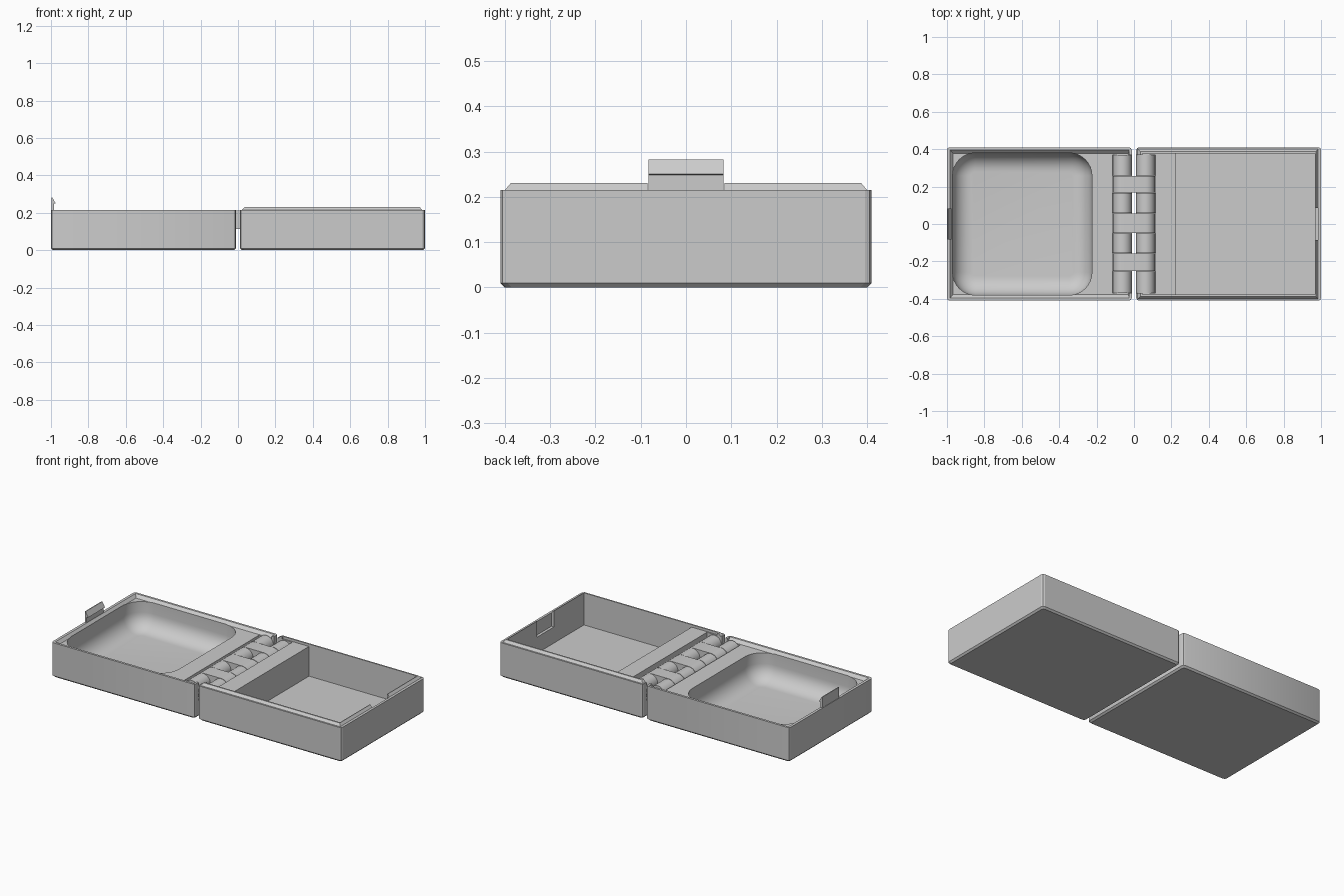
import bpy, bmesh, math

if "Cube" in bpy.data.objects:
    bpy.data.objects.remove(bpy.data.objects["Cube"])

grey = bpy.data.materials.new("plain grey")
grey.diffuse_color = (0.6, 0.6, 0.6, 1)
grey.use_nodes = True
grey.node_tree.nodes["Principled BSDF"].inputs["Base Color"].default_value = grey.diffuse_color


def finish(name, bm, helper=False):
    bmesh.ops.recalc_face_normals(bm, faces=bm.faces)
    me = bpy.data.meshes.new(name)
    bm.to_mesh(me)
    bm.free()
    ob = bpy.data.objects.new(name, me)
    bpy.context.collection.objects.link(ob)
    me.materials.append(grey)
    ob.hide_render = helper
    return ob


def rect(x0, x1, y, z, r=0.0, n=8):
    """Rectangle outline (optionally rounded) symmetric in y, at height z."""
    if r <= 0:
        return [(x0, -y, z), (x1, -y, z), (x1, y, z), (x0, y, z)]
    pts = []
    corners = [(x0 + r, -y + r, 180), (x1 - r, -y + r, 270), (x1 - r, y - r, 0), (x0 + r, y - r, 90)]
    for cx, cy, start in corners:
        for i in range(n + 1):
            a = math.radians(start + 90 * i / n)
            pts.append((cx + r * math.cos(a), cy + r * math.sin(a), z))
    return pts


def loft(name, rings, helper=False):
    """Closed solid through matching rings."""
    bm = bmesh.new()
    loops = [[bm.verts.new(p) for p in ring] for ring in rings]
    n = len(loops[0])
    for a, b in zip(loops, loops[1:]):
        for i in range(n):
            bm.faces.new((a[i], a[(i + 1) % n], b[(i + 1) % n], b[i]))
    bm.faces.new(loops[0])
    bm.faces.new(loops[-1])
    return finish(name, bm, helper)


def block(name, x0, x1, y, z0, z1):
    return loft(name, [rect(x0, x1, y, z0), rect(x0, x1, y, z1)], True)


def extrude_y(name, profile, y0, y1):
    return loft(name, [[(x, y, z) for x, z in profile] for y in (y0, y1)])


def cut(ob, *cutters):
    for c in cutters:
        m = ob.modifiers.new("cut", 'BOOLEAN')
        m.operation, m.solver, m.object = 'DIFFERENCE', 'EXACT', c
        bpy.context.view_layer.objects.active = ob
        bpy.ops.object.modifier_apply(modifier=m.name)
    for c in cutters:
        bpy.data.objects.remove(c)


def smooth(ob):
    bpy.ops.object.select_all(action='DESELECT')
    ob.select_set(True)
    bpy.context.view_layer.objects.active = ob
    bpy.ops.object.shade_smooth_by_angle(angle=math.radians(30))


def shell(name, x0, x1):
    b, c = 0.01, 0.015
    return loft(name, [rect(x0 + b, x1 - b, 0.41 - b, 0, c, 2),
                       rect(x0, x1, 0.41, b, c, 2),
                       rect(x0, x1, 0.41, 0.215, c, 2)])


# Left half: recessed seat for the lip, scooped bowl, hinge pocket
left = shell("left_shell", -1, -0.012)
seat = loft("seat_cutter", [rect(-0.968, -0.03, 0.378, 0.197),
                            rect(-0.985, -0.025, 0.398, 0.217)], True)
F = 0.1
rings = []
for i in range(9):
    a = math.radians(90 * i / 8)
    d = F * (1 - math.sin(a))
    rings.append(rect(-0.97 + d, -0.225 - d, 0.38 - d, 0.03 + F * (1 - math.cos(a)), 0.122 - d))
rings.append(rect(-0.97, -0.225, 0.38, 0.3, 0.122))
bowl = loft("bowl_cutter", rings, True)
cut(left, seat, bowl, block("pocket", -0.115, 0.1, 0.37, 0.1, 0.4))
smooth(left)

# Right half: straight cavity, hinge pocket, catch slot
right = shell("right_shell", 0.012, 1)
cut(right, block("cavity", 0.225, 0.968, 0.378, 0.03, 0.4),
    block("pocket", -0.1, 0.115, 0.37, 0.1, 0.4),
    block("slot", 0.9, 0.985, 0.085, 0.13, 0.4))

# Raised lip around the right half, open at the catch and the hinge
lip = loft("lip", [rect(0.02, 0.984, 0.4, 0.21), rect(0.02, 0.984, 0.4, 0.215),
                   rect(0.034, 0.972, 0.387, 0.23)])
cut(lip, block("inside", 0.045, 0.968, 0.378, 0.1, 0.4),
    block("hinge_gap", -0.1, 0.115, 0.37, 0.1, 0.4),
    block("catch_gap", 0.9, 1.1, 0.085, 0.1, 0.4))

# Snap latch on the left end
extrude_y("latch", [(-0.998, 0.15), (-0.985, 0.15), (-0.985, 0.248), (-0.975, 0.25),
                    (-0.993, 0.282), (-0.998, 0.282)], -0.083, 0.083)

# Hinge: knuckles on each half, joined by three double links
R, HX, HZ = 0.05, 0.062, 0.162


def arc(cx, a0, a1, n=12):
    return [(cx + R * math.cos(math.radians(a0 + (a1 - a0) * i / n)),
             HZ + R * math.sin(math.radians(a0 + (a1 - a0) * i / n))) for i in range(n + 1)]


for y0, y1 in ((0.26, 0.368), (0.06, 0.165), (-0.155, -0.05), (-0.368, -0.255)):
    for side, s in (("left", -1), ("right", 1)):
        # round towards the gap, webbed down to the pocket floor
        prof = arc(HX, 0, 240, 20) + [(HX - 0.02, 0.098), (0.116, 0.098), (0.116, HZ)]
        smooth(extrude_y(side + "_knuckle", [(s * x, z) for x, z in prof], y0, y1))
for y0, y1 in ((0.168, 0.257), (-0.047, 0.057), (-0.252, -0.158)):
    smooth(extrude_y("hinge_link", arc(HX, -90, 90) + arc(-HX, 90, 270), y0, y1))
